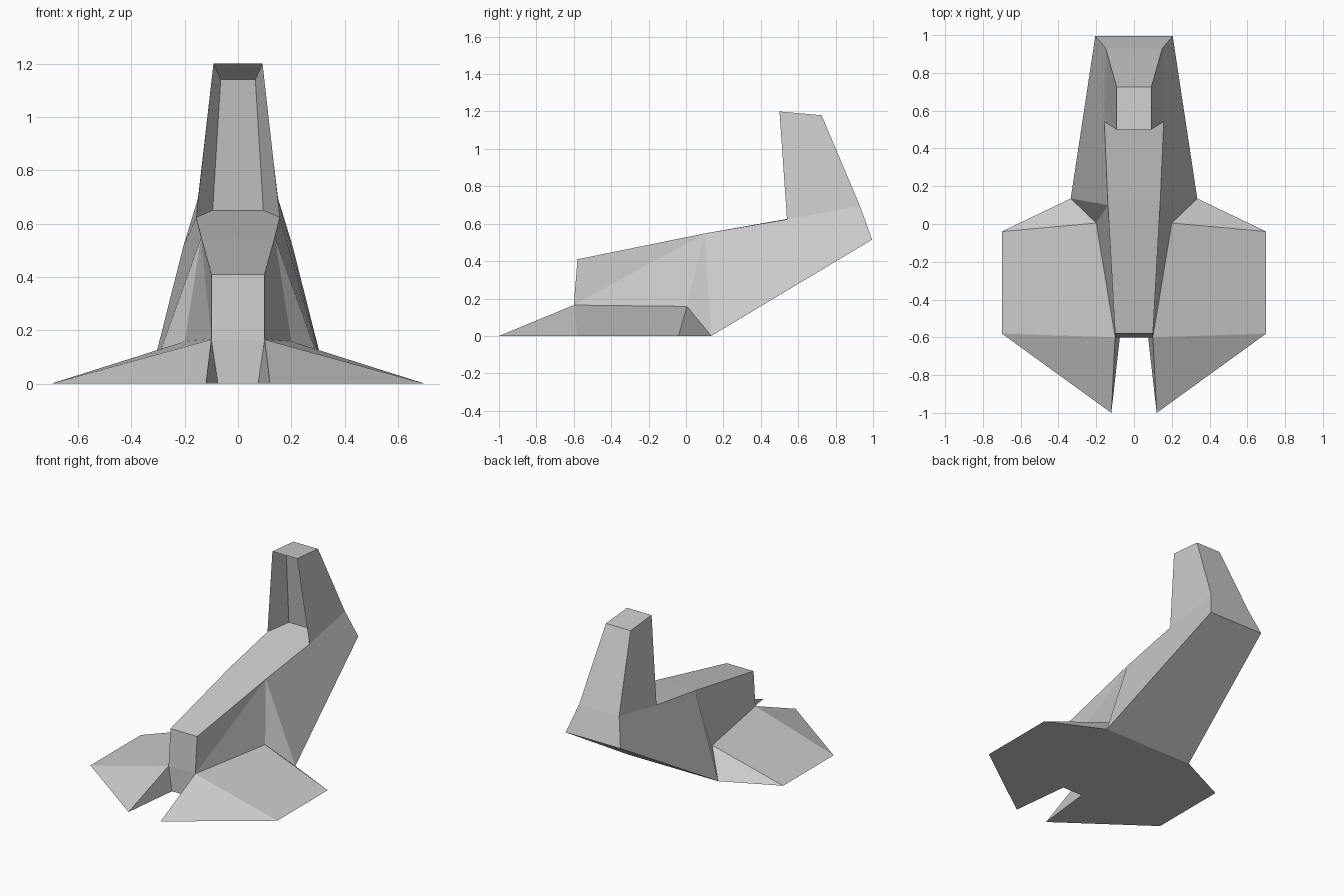
import bpy
import bmesh
from mathutils import Vector

cube = bpy.data.objects.get("Cube")
if cube:
    bpy.data.objects.remove(cube, do_unlink=True)

# one flat grey for the whole model
grey = bpy.data.materials.new("light grey")
grey.use_nodes = True
colour = (0.6, 0.6, 0.6, 1)
grey.diffuse_color = colour
grey.node_tree.nodes["Principled BSDF"].inputs["Base Color"].default_value = colour

# corner points of the left half, mirrored to the right
corner = {
    "toe_tip": (0.12, -1, 0),
    "toe_inner": (0.075, -0.6, 0),
    "fin_front": (0.7, -0.58, 0),
    "fin_rear": (0.7, -0.04, 0),
    "heel": (0.335, 0.135, 0),
    "ridge_front": (0.1, -0.6, 0.165),
    "ridge_rear": (0.2, 0.005, 0.158),
    "nose": (0.1, -0.58, 0.41),
    "shoulder": (0.138, 0.1, 0.548),
    "seat": (0.157, 0.54, 0.623),
    "recess_low": (0.095, 0.68, 0.65),
    "recess_high": (0.065, 0.61, 1.14),
    "top_front": (0.092, 0.5, 1.2),
    "top_rear": (0.092, 0.725, 1.18),
    "back": (0.15, 0.93, 0.695),
    "tail": (0.205, 0.995, 0.515),
}


def build(name, panels, spans):
    """Panels are made on both sides; spans run across the middle."""
    bm = bmesh.new()
    verts = {}

    def vert(key, side):
        if (key, side) not in verts:
            x, y, z = corner[key]
            verts[key, side] = bm.verts.new(Vector((x * side, y, z)))
        return verts[key, side]

    for text in panels:
        keys = text.split()
        bm.faces.new([vert(k, 1) for k in keys])
        bm.faces.new([vert(k, -1) for k in reversed(keys)])
    for text in spans:
        keys = text.split()
        bm.faces.new([vert(k, 1) for k in keys] + [vert(k, -1) for k in reversed(keys)])

    mesh = bpy.data.meshes.new(name)
    bm.to_mesh(mesh)
    bm.free()
    mesh.materials.append(grey)
    obj = bpy.data.objects.new(name, mesh)
    bpy.context.collection.objects.link(obj)
    return obj


# spread fins on the ground, with the notch between the toes
build("fin_base", [
    "ridge_front toe_tip fin_front",
    "ridge_front fin_front fin_rear ridge_rear",
    "ridge_rear fin_rear heel",
    "ridge_front toe_inner toe_tip",
], [
    "heel fin_rear fin_front toe_tip toe_inner",
    "toe_inner ridge_front",
])

# rising body with its long deck and sloping underside
build("body", [
    "nose ridge_front shoulder",
    "ridge_front ridge_rear shoulder",
    "ridge_rear heel shoulder",
    "shoulder heel tail back seat",
], [
    "ridge_front nose",
    "nose shoulder",
    "shoulder seat recess_low",
    "back tail",
    "tail heel",
])

# upright tower with a recessed front
build("tower", [
    "seat back top_rear top_front",
    "seat top_front recess_high recess_low",
], [
    "recess_low recess_high",
    "recess_high top_front",
    "top_front top_rear",
    "top_rear back",
])
